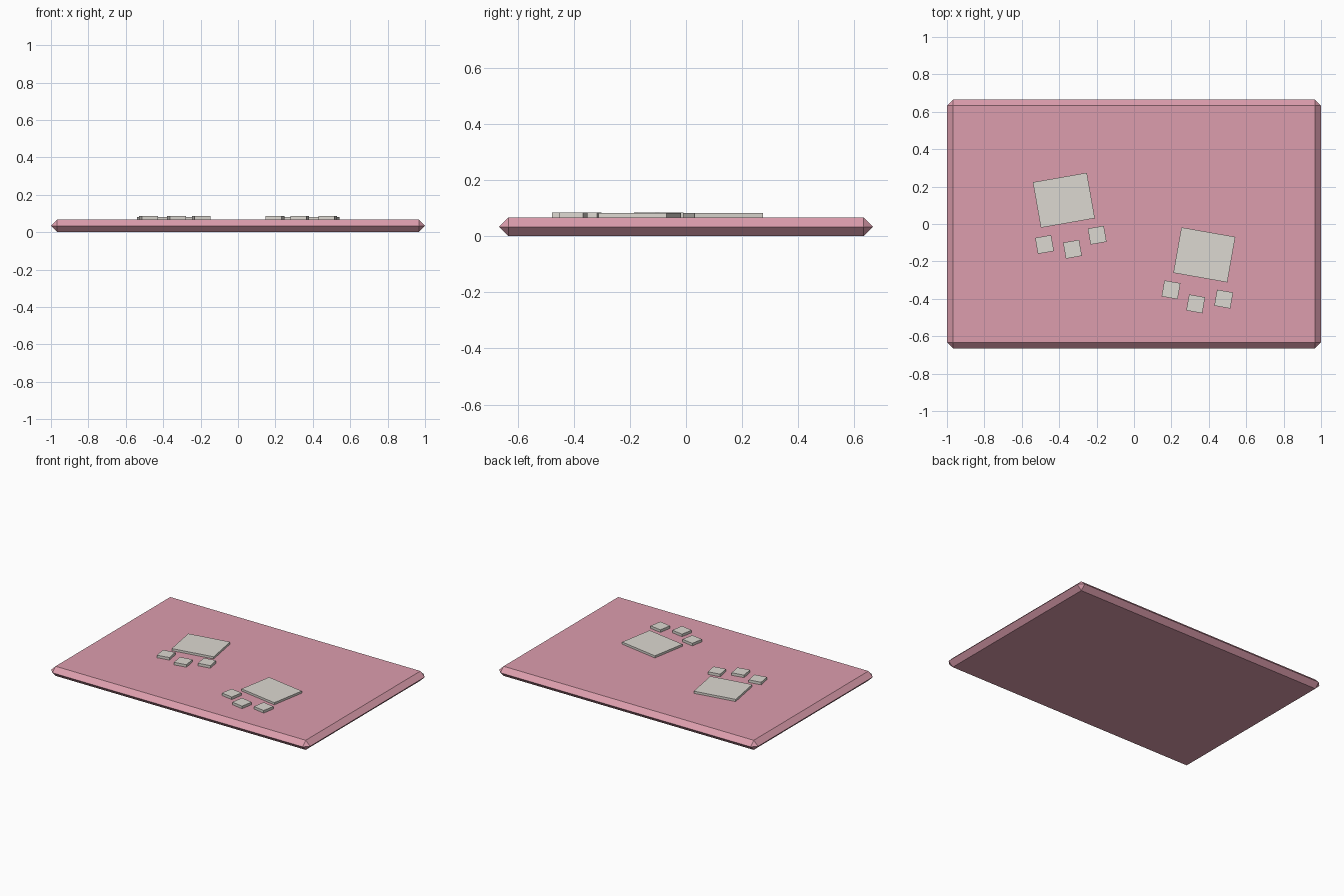
import bpy
from math import radians
from mathutils import Matrix, Vector

if "Cube" in bpy.data.objects:
    bpy.data.objects.remove(bpy.data.objects["Cube"], do_unlink=True)


def material(name, color):
    mat = bpy.data.materials.new(name)
    mat.use_nodes = True
    mat.diffuse_color = (*color, 1)
    mat.node_tree.nodes["Principled BSDF"].inputs["Base Color"].default_value = (*color, 1)
    return mat


pink = material("dusty pink", (0.72, 0.34, 0.42))
cream = material("warm pale grey", (0.72, 0.69, 0.64))


def box(name, center, size, mat, angle=0):
    bpy.ops.mesh.primitive_cube_add(size=1, location=center, rotation=(0, 0, angle))
    obj = bpy.context.object
    obj.name = name
    obj.scale = size
    bpy.ops.object.transform_apply(location=False, rotation=False, scale=True)
    obj.data.materials.append(mat)
    return obj


# Mat slab, bevelled to a sharp ridge halfway up
THICK = 0.067
slab = box("mat_slab", (0, 0, THICK / 2), (2, 1.333, THICK), pink)
bevel = slab.modifiers.new("edge_bevel", "BEVEL")
bevel.width = THICK / 2 - 0.0002
bevel.segments = 1
bevel.limit_method = "NONE"

# Paw prints: one large pad and three toes each
PAD_TOP, TOE_TOP, SUNK = 0.082, 0.085, 0.06
TOES = {"outer": (-0.143, -0.215), "middle": (0, -0.266), "inner": (0.143, -0.215)}


def paw(side, x, y, angle):
    turn = Matrix.Rotation(angle, 2)
    box(side + "_paw_pad", (x, y, (PAD_TOP + SUNK) / 2),
        (0.293, 0.247, PAD_TOP - SUNK), cream, angle)
    for name, offset in TOES.items():
        p = Vector((x, y)) + turn @ Vector(offset)
        box(f"{side}_paw_toe_{name}", (p.x, p.y, (TOE_TOP + SUNK) / 2),
            (0.087, 0.087, TOE_TOP - SUNK), cream, angle)


paw("right", -0.375, 0.127, radians(10))
paw("left", 0.376, -0.165, radians(-10))
